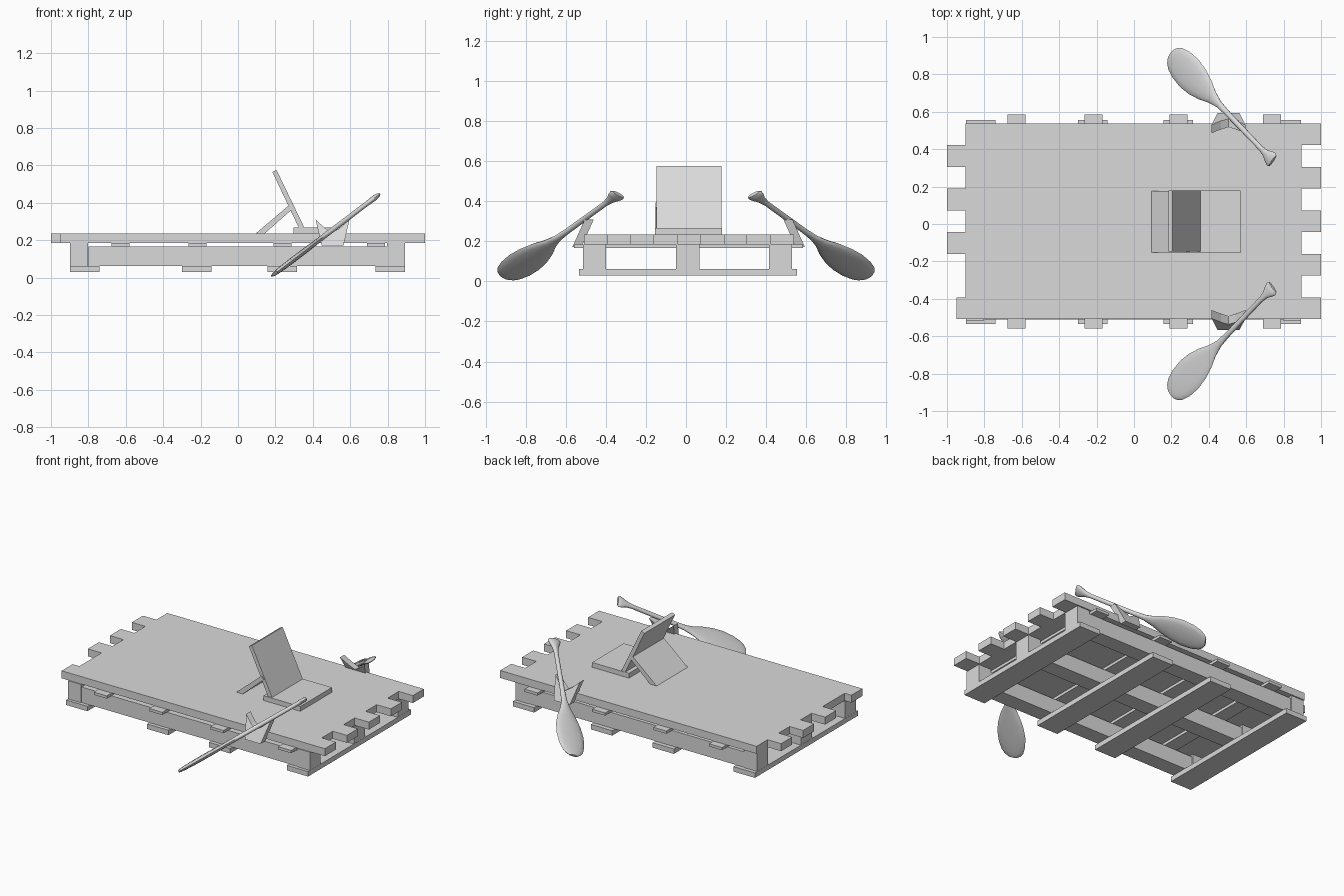
import bpy, bmesh, math
from mathutils import Vector

if "Cube" in bpy.data.objects:
    bpy.data.objects.remove(bpy.data.objects["Cube"])

wood = bpy.data.materials.new("plain grey")
wood.diffuse_color = (0.7, 0.7, 0.7, 1)
wood.use_nodes = True
wood.node_tree.nodes["Principled BSDF"].inputs["Base Color"].default_value = wood.diffuse_color


def finish(name, bm):
    bmesh.ops.recalc_face_normals(bm, faces=bm.faces)
    me = bpy.data.meshes.new(name)
    bm.to_mesh(me)
    bm.free()
    me.materials.append(wood)
    ob = bpy.data.objects.new(name, me)
    bpy.context.collection.objects.link(ob)
    return ob


def prism(name, pts, y0, y1, lean=None):
    """Extrude an x-z outline from y0 to y1; lean(z) shifts it in y."""
    lean = lean or (lambda z: 0)
    bm = bmesh.new()
    a, b = [[bm.verts.new((x, y + lean(z), z)) for x, z in pts] for y in (y0, y1)]
    bm.faces.new(a)
    bm.faces.new(b)
    for i in range(len(pts)):
        j = (i + 1) % len(pts)
        bm.faces.new((a[i], a[j], b[j], b[i]))
    return finish(name, bm)


def box(name, x0, x1, y0, y1, z0, z1):
    return prism(name, [(x0, z0), (x1, z0), (x1, z1), (x0, z1)], y0, y1)


# Deck planks with staggered ends
w = 1.047 / 9
for i in range(9):
    x0, x1 = (-0.9, 1.0) if i % 2 == 0 else (-1.0, 0.895)
    if i == 7:
        x0 = -0.9
    if i == 8:
        x0 = -0.95
    top = 0.538 - i * w
    box(f"deck_plank_{i}", x0, x1, top - w, top, 0.185, 0.235)

# Battens under the deck
for x in (-0.628, -0.217, 0.237, 0.738):
    box("deck_batten", x - 0.048, x + 0.048, -0.56, 0.585, 0.167, 0.185)

# Pallet stringers with taller end blocks
for y0, y1 in ((-0.515, -0.40), (-0.05, 0.068), (0.415, 0.53)):
    box("stringer", -0.8, 0.8, y0 + 0.004, y1 - 0.004, 0.063, 0.167)
    for x in (-0.85, 0.845):
        box("end_block", x - 0.048, x + 0.048, y0, y1, 0.063, 0.185)

# Bottom slats
for x in (-0.82, -0.22, 0.237, 0.815):
    box("bottom_slat", x - 0.079, x + 0.079, -0.535, 0.555, 0.03, 0.063)

# Chair: seat, sloping back and rear brace
box("seat", 0.297, 0.57, -0.155, 0.18, 0.235, 0.267)
prism("seat_back", [(0.184, 0.564), (0.206, 0.575), (0.355, 0.267), (0.325, 0.267)], -0.147, 0.178)
prism("back_brace", [(0.094, 0.235), (0.142, 0.235), (0.297, 0.372), (0.28, 0.393)], -0.152, 0.177)

# Notched, leaning oar rests on both sides
rest = [(0.447, 0.172), (0.564, 0.172), (0.596, 0.31), (0.545, 0.265),
        (0.505, 0.24), (0.465, 0.265), (0.415, 0.31)]
for s in (-1, 1):
    prism("oar_rest", rest, 0.013 + s * 0.535, 0.013 + s * 0.58,
          lambda z, s=s: -s * (z - 0.172) * 0.45)

# Oars: flattened rings lofted along a slanted axis
# (distance along oar, half width, half thickness)
rings = [(-0.03, 0.03, 0.008), (-0.015, 0.055, 0.011), (0.01, 0.074, 0.013),
         (0.06, 0.09, 0.015), (0.13, 0.096, 0.016), (0.2, 0.087, 0.016),
         (0.27, 0.066, 0.015), (0.33, 0.038, 0.014), (0.39, 0.02, 0.014),
         (0.46, 0.015, 0.014), (0.76, 0.014, 0.013), (0.8, 0.022, 0.014),
         (0.83, 0.038, 0.015), (0.85, 0.044, 0.014), (0.862, 0.036, 0.01)]
N = 14
for s, name in ((1, "front_oar"), (-1, "back_oar")):
    tip = Vector((0.215, -0.89, 0.035))
    axis = (Vector((0.735, -0.345, 0.43)) - tip).normalized()
    normal = axis.cross(Vector((0, 1, 0))).normalized()
    side = normal.cross(axis).normalized()
    bm = bmesh.new()
    loops = []
    for a, hw, ht in rings:
        loop = []
        for k in range(N):
            t = 2 * math.pi * k / N
            p = tip + axis * a + side * hw * math.cos(t) + normal * ht * math.sin(t)
            loop.append(bm.verts.new((p.x, s * p.y, p.z)))
        loops.append(loop)
    for l0, l1 in zip(loops, loops[1:]):
        for k in range(N):
            j = (k + 1) % N
            bm.faces.new((l0[k], l0[j], l1[j], l1[k]))
    bm.faces.new(loops[0])
    bm.faces.new(loops[-1])
    ob = finish(name, bm)
    bpy.ops.object.select_all(action='DESELECT')
    ob.select_set(True)
    bpy.context.view_layer.objects.active = ob
    bpy.ops.object.shade_smooth_by_angle(angle=math.radians(40))
